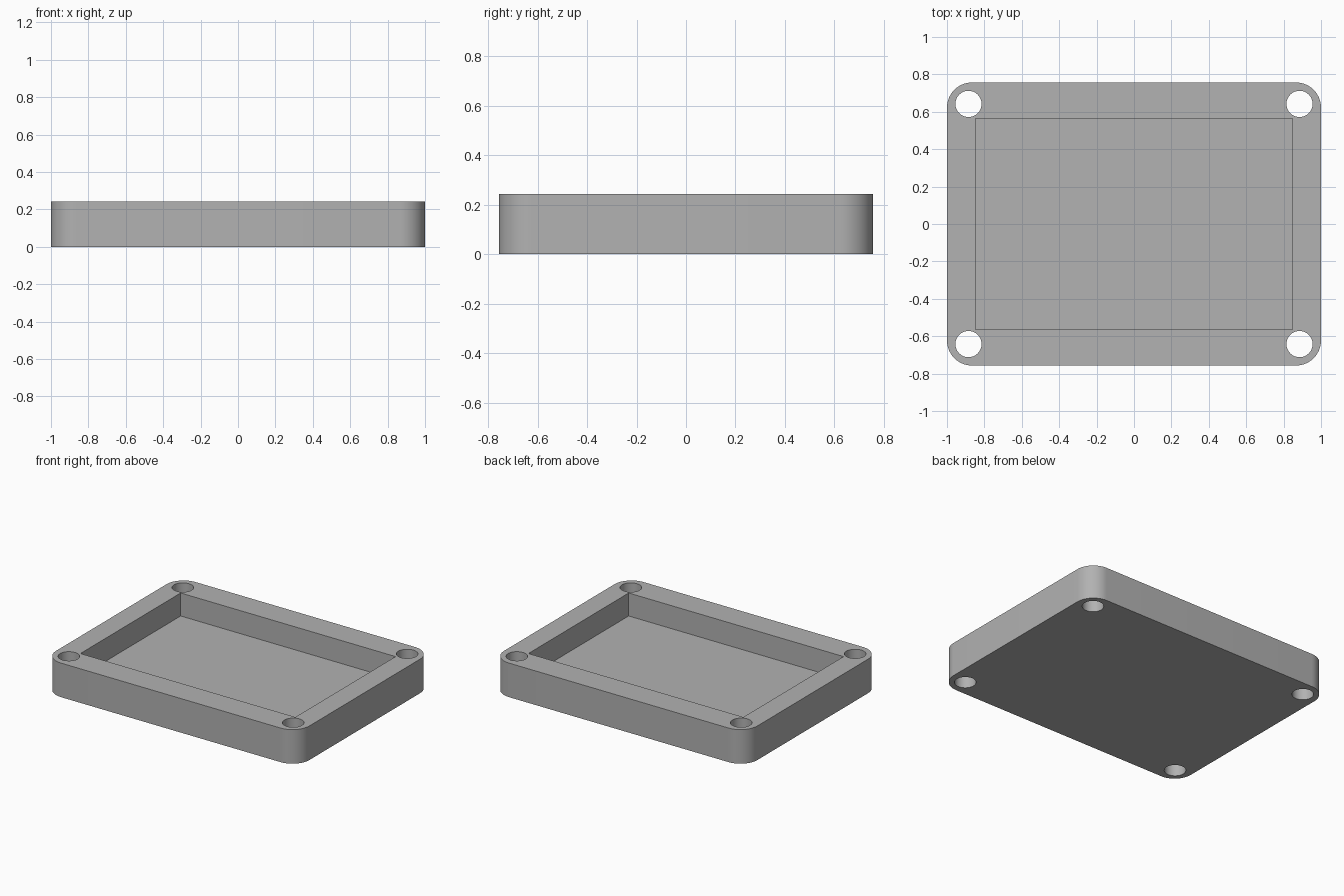
import bpy, bmesh, math

if "Cube" in bpy.data.objects:
    bpy.data.objects.remove(bpy.data.objects["Cube"])

W, D, H = 1.0, 0.757, 0.243      # half width, half depth, full height
CORNER = 0.135                   # outer corner radius
PX, PY, FLOOR = 0.848, 0.565, 0.079   # pocket half sizes and floor height
HX, HY, HR = 0.885, 0.642, 0.07  # screw hole centres and radius


def prism(name, outline, z0, z1):
    """Extrude a closed outline from z0 up to z1."""
    bm = bmesh.new()
    base = bm.faces.new([bm.verts.new((x, y, z0)) for x, y in outline])
    top = bmesh.ops.extrude_face_region(bm, geom=[base])["geom"]
    bmesh.ops.translate(bm, vec=(0, 0, z1 - z0),
                        verts=[v for v in top if isinstance(v, bmesh.types.BMVert)])
    bmesh.ops.recalc_face_normals(bm, faces=bm.faces)
    mesh = bpy.data.meshes.new(name)
    bm.to_mesh(mesh)
    bm.free()
    obj = bpy.data.objects.new(name, mesh)
    bpy.context.collection.objects.link(obj)
    return obj


def arc(cx, cy, r, start, sweep, n):
    return [(cx + r * math.cos(start + sweep * i / n),
             cy + r * math.sin(start + sweep * i / n)) for i in range(n + 1)]


grey = bpy.data.materials.new("plain grey")
grey.diffuse_color = (0.445, 0.445, 0.445, 1)
grey.use_nodes = True
grey.node_tree.nodes["Principled BSDF"].inputs["Base Color"].default_value = grey.diffuse_color

# Tray body with rounded corners
outline = []
for i, (sx, sy) in enumerate([(1, 1), (-1, 1), (-1, -1), (1, -1)]):
    outline += arc(sx * (W - CORNER), sy * (D - CORNER), CORNER,
                   i * math.pi / 2, math.pi / 2, 16)
tray = prism("tray", outline, 0, H)
tray.data.materials.append(grey)

# Cutters: rectangular pocket and four through holes
cutters = [prism("pocket_cutter", [(-PX, -PY), (PX, -PY), (PX, PY), (-PX, PY)],
                 FLOOR, H + 0.1)]
for sx in (-1, 1):
    for sy in (-1, 1):
        ring = arc(sx * HX, sy * HY, HR, 0, 2 * math.pi, 48)[:-1]
        cutters.append(prism("hole_cutter", ring, -0.1, H + 0.1))

bpy.context.view_layer.objects.active = tray
tray.select_set(True)
for cutter in cutters:
    cutter.data.materials.append(grey)
    cutter.hide_render = True
    mod = tray.modifiers.new("cut", 'BOOLEAN')
    mod.operation, mod.solver, mod.object = 'DIFFERENCE', 'EXACT', cutter
    bpy.ops.object.modifier_apply(modifier=mod.name)
    bpy.data.objects.remove(cutter)

# Smooth round walls, crisp edges
bpy.ops.object.select_all(action='DESELECT')
tray.select_set(True)
bpy.ops.object.shade_smooth_by_angle(angle=math.radians(30))
